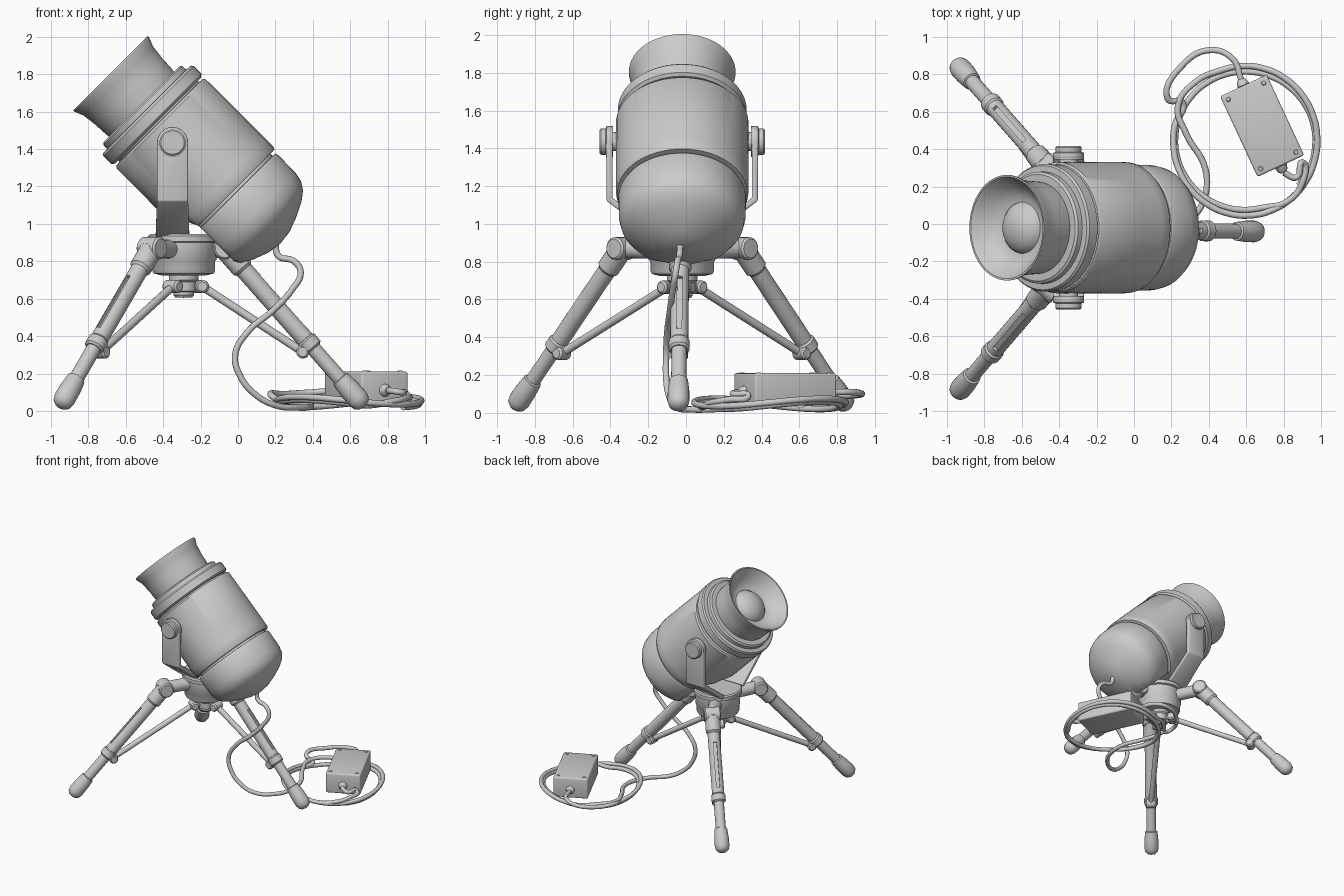
import bpy, bmesh, math
from mathutils import Matrix, Vector

if "Cube" in bpy.data.objects:
    bpy.data.objects.remove(bpy.data.objects["Cube"])

YC = -0.02


def add_mesh(name, bm, mat=Matrix()):
    bmesh.ops.recalc_face_normals(bm, faces=bm.faces)
    me = bpy.data.meshes.new(name)
    bm.to_mesh(me)
    bm.free()
    ob = bpy.data.objects.new(name, me)
    ob.matrix_world = mat
    bpy.context.collection.objects.link(ob)
    return ob


def frame(a, b, up=(0, 0, 1)):
    """Matrix at a: local z points to b, local x leans towards up."""
    a, z = Vector(a), (Vector(b) - Vector(a)).normalized()
    y = z.cross(Vector(up)).normalized()
    x = y.cross(z)
    return Matrix.Translation(a) @ Matrix((x, y, z)).transposed().to_4x4()


def lathe(name, prof, mat=Matrix(), seg=32, tweak=None):
    """Revolve (radius, z) points around local z; open ends are capped."""
    bm = bmesh.new()
    rings = []
    for r, z in prof:
        n = seg if r > 1e-5 else 1
        ring = []
        for i in range(n):
            a = 2 * math.pi * i / n
            co = Vector((r * math.cos(a), r * math.sin(a), z))
            ring.append(bm.verts.new(tweak(co) if tweak else co))
        rings.append(ring)
    for p, q in zip(rings, rings[1:]):
        for i in range(seg):
            j = (i + 1) % seg
            vs = [p[i % len(p)], p[j % len(p)], q[j % len(q)], q[i % len(q)]]
            bm.faces.new(list(dict.fromkeys(vs)))
    for ring in (rings[0], rings[-1]):
        if len(ring) > 1:
            bm.faces.new(ring)
    return add_mesh(name, bm, mat)


def rod(name, a, b, r, r2=None, seg=20):
    L = (Vector(b) - Vector(a)).length
    r2 = r2 or r
    e = min(0.01, r * 0.3)
    up = (0, 0, 1) if abs(a[2] - b[2]) < L * 0.99 else (1, 0, 0)
    return lathe(name, [(r - e, 0), (r, e), (r2, L - e), (r2 - e, L)], frame(a, b, up), seg)


def box(name, size, mat, bevel=0.0):
    bm = bmesh.new()
    bmesh.ops.create_cube(bm, size=1)
    bmesh.ops.scale(bm, vec=size, verts=bm.verts)
    if bevel:
        bmesh.ops.bevel(bm, geom=bm.edges[:], offset=bevel, segments=3, profile=0.5, affect='EDGES')
    return add_mesh(name, bm, mat)


def cable(name, pts, r=0.017):
    cu = bpy.data.curves.new(name, 'CURVE')
    cu.dimensions = '3D'
    cu.bevel_depth, cu.bevel_resolution, cu.use_fill_caps = r, 3, True
    cu.resolution_u = 8
    sp = cu.splines.new('BEZIER')
    sp.bezier_points.add(len(pts) - 1)
    for p, co in zip(sp.bezier_points, pts):
        p.co = co
        p.handle_left_type = p.handle_right_type = 'AUTO'
    bpy.context.collection.objects.link(bpy.data.objects.new(name, cu))


# Tilted projector body: local z runs along the 45 degree optical axis
T0 = 0.795 / math.sqrt(2)
AXIS = frame((T0, YC, T0), (T0 - 1, YC, T0 + 1), (1, 0, 1))


def flat_belly(co):
    k = min(max((co.z - 0.85) / 0.2, 0), 1)
    return Vector((max(co.x, -0.245 - 0.095 * k), co.y * 1.04, co.z))


lathe("rear_cap", [(0, .472), (.08, .483), (.165, .515), (.235, .55), (.285, .588), (.312, .63),
                   (.322, .68), (.325, .815), (.318, .832), (.29, .835)], AXIS, 64, flat_belly)
lathe("housing", [(.30, .82), (.30, .85), (.33, .85), (.337, .862), (.338, .92), (.338, .99), (.338, 1.06),
                  (.337, 1.375), (.328, 1.388), (.30, 1.39), (.30, 1.44)], AXIS, 64, flat_belly)
lathe("front_collar", [(.29, 1.40), (.325, 1.40), (.341, 1.412), (.341, 1.472), (.332, 1.484),
                       (.30, 1.486), (.298, 1.515), (.285, 1.525), (.24, 1.525)], AXIS, 64)
lathe("lens_barrel", [(.24, 1.50), (.248, 1.54), (.252, 1.62), (.262, 1.70), (.282, 1.75),
                      (.282, 1.758), (.272, 1.757), (.25, 1.728), (.21, 1.675), (.17, 1.648),
                      (.13, 1.64), (0, 1.64)], AXIS, 64)
lathe("lens_dome", [(.14, 1.635), (.132, 1.655), (.11, 1.68), (.075, 1.70), (.035, 1.711), (0, 1.714)],
      AXIS, 48)

# Yoke arms with folded-in lower ends, and pivot knobs
for side, tag in ((-1, "front"), (1, "back")):
    bm = bmesh.new()
    top = [(-.35 + .083 * math.cos(a), .385, 1.435 + .083 * math.sin(a))
           for a in (math.pi * i / 16 for i in range(17))]
    low = [(-.433, .385, 1.13), (-.267, .385, 1.13)]
    foot = [(-.26, .13, .94), (-.44, .13, .94)]
    V = [bm.verts.new((x, YC + side * y, z)) for x, y, z in top + low + foot]
    bm.faces.new(V[:19])
    bm.faces.new([V[17], V[18], V[19], V[20]])
    arm = add_mesh(tag + "_yoke_arm", bm)
    m = arm.modifiers.new("thickness", 'SOLIDIFY')
    m.thickness, m.offset = 0.035, 0
    b = arm.modifiers.new("bevel", 'BEVEL')
    b.width, b.segments = 0.008, 2
    o = Vector((-.35, YC, 1.435))
    lathe(tag + "_pivot_knob", [(.05, .30), (.05, .365), (.082, .365), (.082, .40), (.07, .405), (.07, .43),
                                (.062, .437), (0, .437)], frame(o, o + Vector((0, side, 0))))

# Tripod hub and centre column
HUB = Vector((-.29, YC, 0))
lathe("tripod_hub", [(.12, .725), (.16, .735), (.168, .75), (.168, .80), (.175, .81), (.175, .90), (.19, .905),
                     (.19, .935), (.18, .945), (0, .945)], Matrix.Translation(HUB), 48)
lathe("centre_column", [(0, .605), (.045, .607), (.055, .62), (.055, .635), (.07, .64), (.07, .69),
                        (.08, .70), (.08, .75)], Matrix.Translation(HUB))

# Legs: hinge, slotted sleeve, lower tube, brace collar, rubber foot, brace
LEGS = {"left_back": ((-.46, .30, .87), (-.93, .835, .06)),
        "left_front": ((-.46, -.34, .87), (-.93, -.885, .06)),
        "right": ((-.07, -.03, .87), (.645, -.04, .06))}
for tag, (a, b) in LEGS.items():
    a, b = Vector(a), Vector(b)
    F, L = frame(a, b), (b - a).length
    side = F.to_3x3() @ Vector((0, 1, 0))
    rod(tag + "_hinge", a - side * .065, a + side * .065, .06, seg=24)
    rod(tag + "_lug", (HUB.x, HUB.y, .86), a, .05)
    upper = lathe(tag + "_leg_sleeve", [(.045, 0), (.06, .02), (.06, .14), (.048, .155), (.048, .60 * L),
                                        (.04, .605 * L)], F, 24)
    cut = box("slot_cutter", (.04, .026, .34 * L), F @ Matrix.Translation((.05, 0, .39 * L)))
    m = upper.modifiers.new("slot", 'BOOLEAN')
    m.operation, m.object = 'DIFFERENCE', cut
    bpy.context.view_layer.objects.active = upper
    bpy.ops.object.modifier_apply(modifier="slot")
    bpy.data.objects.remove(cut)
    lathe(tag + "_leg_tube", [(.04, .58 * L), (.04, .92 * L)], F, 24)
    lathe(tag + "_brace_collar", [(.045, .6 * L), (.056, .61 * L), (.056, .655 * L), (.045, .665 * L)], F, 24)
    lathe(tag + "_foot", [(.04, .86 * L), (.05, .865 * L), (.057, .93 * L), (.058, L - .005), (.05, L + .025),
                          (.03, L + .043), (0, L + .05)], F, 24)
    out = Vector((b.x - HUB.x, b.y - HUB.y, 0)).normalized()
    p = HUB + out * .10 + Vector((0, 0, .665))
    q = a.lerp(b, .64) + F.to_3x3() @ Vector((-.055, 0, 0))
    rod(tag + "_brace", p, q, .022)
    rod(tag + "_brace_bracket", HUB + Vector((0, 0, .665)), p, .035)
    for n, c, h in (("inner", p, .05), ("outer", q, .045)):
        rod(tag + "_" + n + "_brace_pin", c - side * h, c + side * h, .035)

# Power adapter with corner screws and strain reliefs
ANG = math.atan2(-.43, .2)
BOX = Matrix.Translation((.685, .525, .125)) @ Matrix.Rotation(ANG, 4, 'Z')
box("power_adapter", (.475, .275, .17), BOX, .012)
for i in (-1, 1):
    for j in (-1, 1):
        lathe("adapter_screw", [(.014, .08), (.014, .087), (.01, .09)],
              BOX @ Matrix.Translation((i * .205, j * .105, 0)), 12)
    c = BOX @ Vector((i * .23, 0, -.015))
    rod("adapter_strain_relief", c, BOX @ Vector((i * .275, 0, -.015)), .034, .026)
rod("body_strain_relief", (.17, -.03, .93), (.205, -.03, .87), .032, .022)


# Cables: hanging lead into floor coil, then up to the adapter
def coil(a0, a1, n, rx, ry, z):
    return [(.595 + rx * math.cos(t), .445 + ry * math.sin(t), z + .02 * math.sin(2 * t))
            for t in (math.radians(a0 + (a1 - a0) * i / n) for i in range(n + 1))]


cable("power_cable", [(.20, -.03, .89), (.215, -.035, .83), (.30, -.045, .80), (.335, -.055, .74), (.29, -.07, .65),
                      (.19, -.085, .54), (.05, -.10, .42), (-.015, -.105, .30), (.01, -.105, .19),
                      (.09, -.09, .09), (.20, -.05, .03), (.32, .04, .018), (.38, .15, .02), (.38, .30, .03),
                      (.28, .48, .05), (.235, .63, .06), (.33, .76, .06)]
      + coil(110, -210, 18, .385, .40, .055)
      + [(.18, .67, .08), (.26, .85, .09), (.41, .93, .10), (.53, .88, .11), (.572, .775, .11)])
cable("adapter_cable", [(.80, .275, .11), (.87, .25, .10), (.90, .33, .09), (.90, .22, .07), (.82, .12, .05)]
      + coil(-75, -400, 18, .375, .37, .04))

# Smooth shading with kept edges
bpy.ops.object.select_all(action='DESELECT')
for ob in bpy.data.objects:
    if ob.type == 'MESH':
        ob.select_set(True)
        bpy.context.view_layer.objects.active = ob
bpy.ops.object.shade_smooth_by_angle(angle=math.radians(35))
